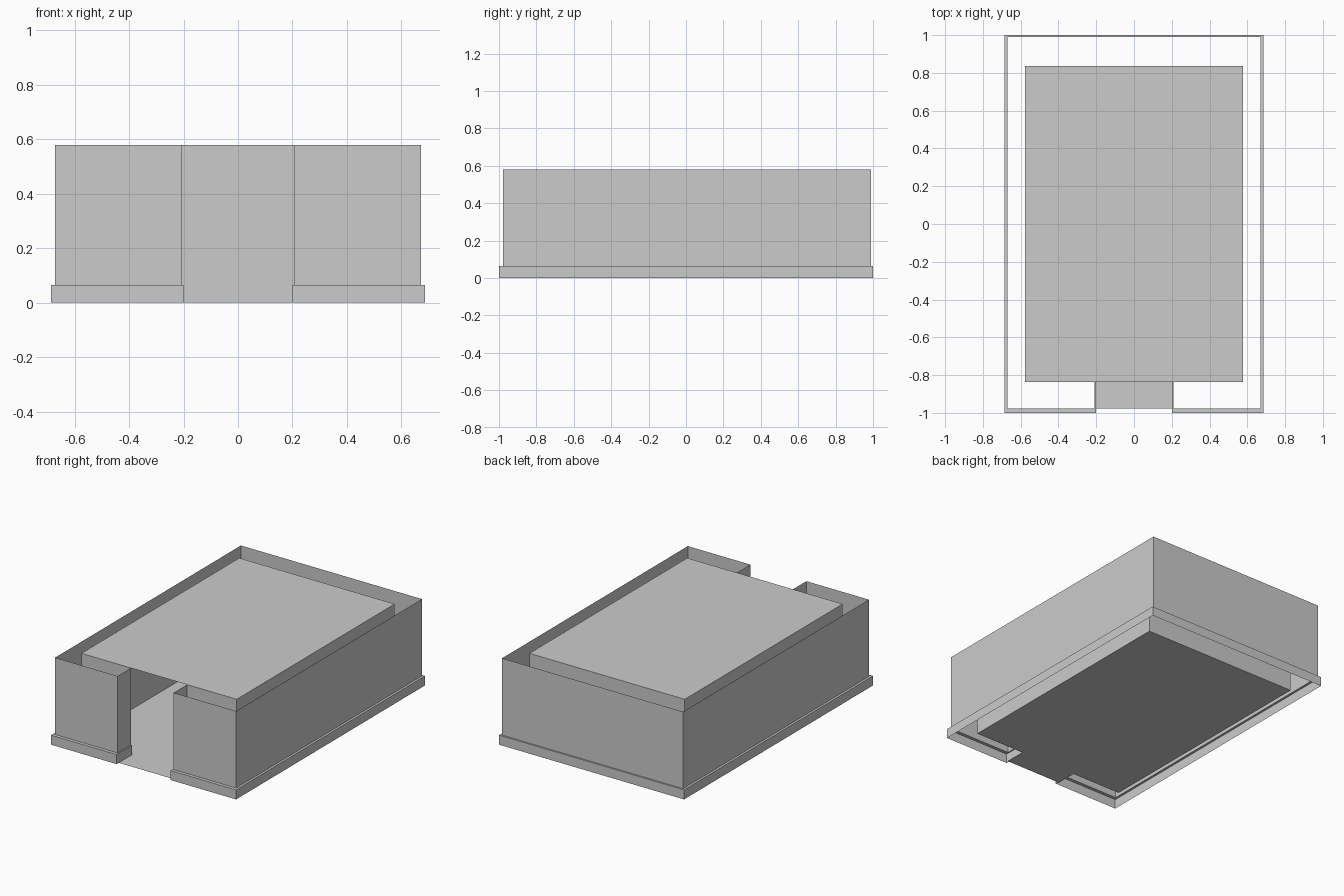
import bpy, bmesh

if "Cube" in bpy.data.objects:
    bpy.data.objects.remove(bpy.data.objects["Cube"])

H, BASE = 0.579, 0.064           # wall height, baseboard height
ROOM_X, ROOM_Y = 0.576, 0.836    # inner room half sizes
DOOR = 0.208                     # doorway half width
FRONT = -0.978                   # outer wall front plane


def make(name, bm):
    me = bpy.data.meshes.new(name)
    bm.to_mesh(me)
    bm.free()
    ob = bpy.data.objects.new(name, me)
    bpy.context.collection.objects.link(ob)


def strips(name, rails):
    """Join successive rails (lists of 3D points) with quads."""
    bm = bmesh.new()
    rows = [[bm.verts.new(p) for p in r] for r in rails]
    for a, b in zip(rows, rows[1:]):
        for i in range(len(a) - 1):
            bm.faces.new((a[i], a[i + 1], b[i + 1], b[i]))
    make(name, bm)


def sheet(name, outline, z, up):
    bm = bmesh.new()
    f = bm.faces.new([bm.verts.new((x, y, z)) for x, y in outline])
    f.normal_update()
    if (f.normal.z > 0) != up:
        f.normal_flip()
    make(name, bm)


def path(half):
    """Complete a right-hand half path with its mirror image."""
    return half + [(-x, y) for x, y in reversed(half)]


def at(pts, z):
    return [(x, y, z) for x, y in pts]


# Plan paths, running from the right door jamb round the back to the left jamb
wall = path([(DOOR, -ROOM_Y), (DOOR, FRONT), (0.671, FRONT), (0.671, 0.989)])
skirt = path([(0.2, -ROOM_Y), (0.2, -1.0), (0.686, -1.0), (0.686, 1.0)])
room = path([(DOOR, -ROOM_Y), (ROOM_X, -ROOM_Y), (ROOM_X, ROOM_Y)])

# Outer wall with door jambs, and the stepped baseboard around it
strips("exterior_wall", [at(wall, BASE), at(wall, H)])
strips("baseboard", [at(skirt, 0), at(skirt, BASE), at(wall, BASE)])

# Inner room, facing inwards
strips("room_wall", [at(room, H), at(room, 0)])

# Floor running out through the doorway, and ceiling
sheet("floor", path([(DOOR, FRONT)] + room[:3]), 0, True)
sheet("ceiling", path([(ROOM_X, -ROOM_Y), (ROOM_X, ROOM_Y)]), H, False)
